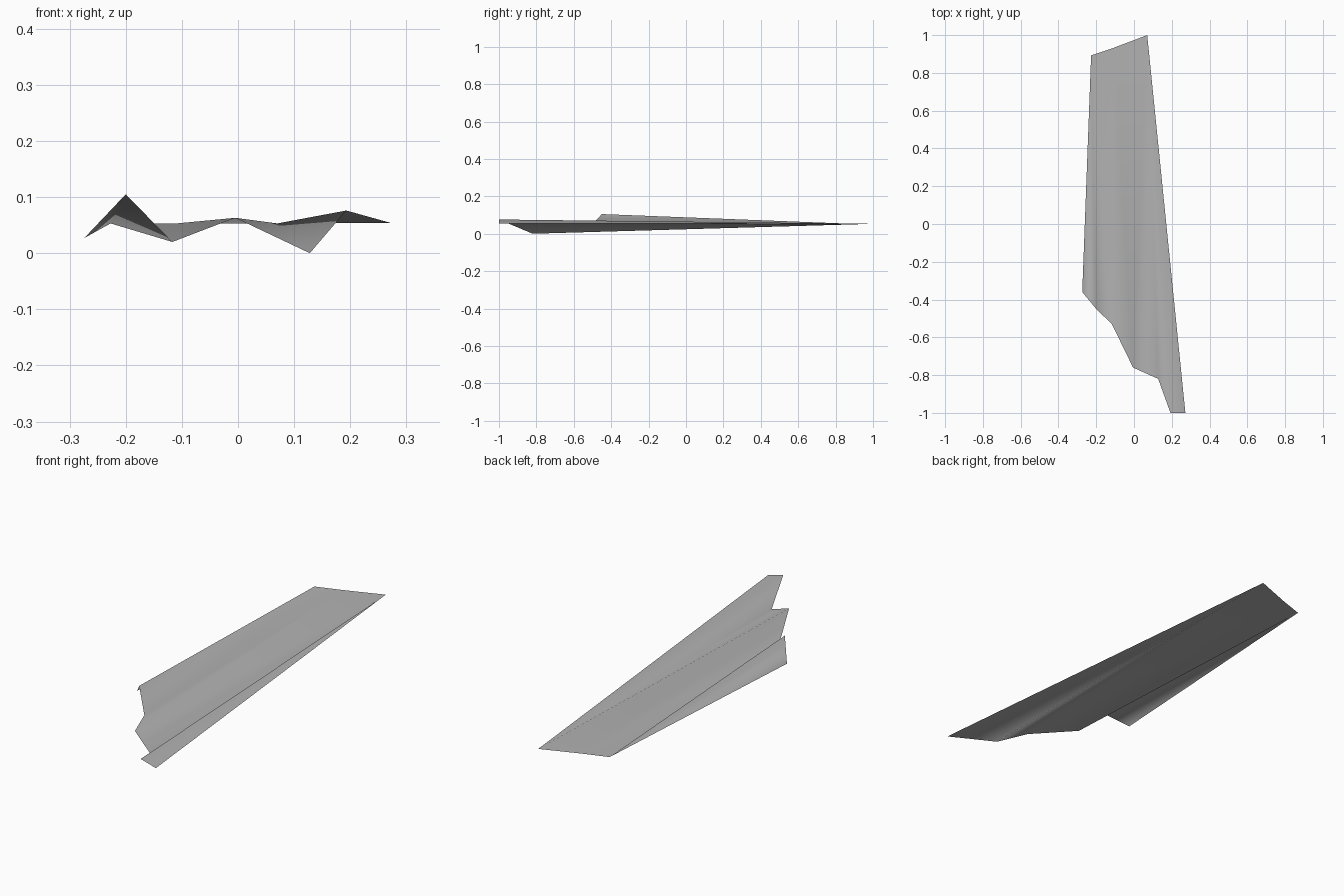
import bpy
import bmesh

cube = bpy.data.objects.get("Cube")
if cube:
    bpy.data.objects.remove(cube, do_unlink=True)

# Single matte grey for the whole sheet
grey = bpy.data.materials.new("matte_grey")
grey.use_nodes = True
color = (0.45, 0.45, 0.45, 1)
grey.diffuse_color = color
grey.node_tree.nodes["Principled BSDF"].inputs["Base Color"].default_value = color

# Flat straight edge at the back, zigzag of ridges and valleys at the front
back_edge = [(-0.227, 0.893, 0.053), (-0.11, 0.932, 0.053), (0.07, 1.0, 0.053)]
front_edge = [
    (-0.274, -0.36, 0.027),
    (-0.20, -0.45, 0.105),
    (-0.117, -0.53, 0.02),
    (-0.005, -0.76, 0.063),
    (0.128, -0.82, 0.0),
    (0.193, -1.0, 0.076),
    (0.272, -1.0, 0.054),
]

bm = bmesh.new()
back = [bm.verts.new(p) for p in back_edge]
front = [bm.verts.new(p) for p in front_edge]

# Pleats fan out from the back points; each front point picks its back point
fan = [0, 0, 1, 2, 2, 2]
for i, target in enumerate(fan):
    bm.faces.new((front[i], front[i + 1], back[target]))
    if i and target != fan[i - 1]:
        bm.faces.new((front[i], back[target], back[fan[i - 1]]))

bm.normal_update()
for face in bm.faces:
    face.smooth = True
    if face.normal.z < 0:
        face.normal_flip()

mesh = bpy.data.meshes.new("pleated_sheet")
bm.to_mesh(mesh)
bm.free()
mesh.materials.append(grey)
sheet = bpy.data.objects.new("pleated_sheet", mesh)
bpy.context.scene.collection.objects.link(sheet)
